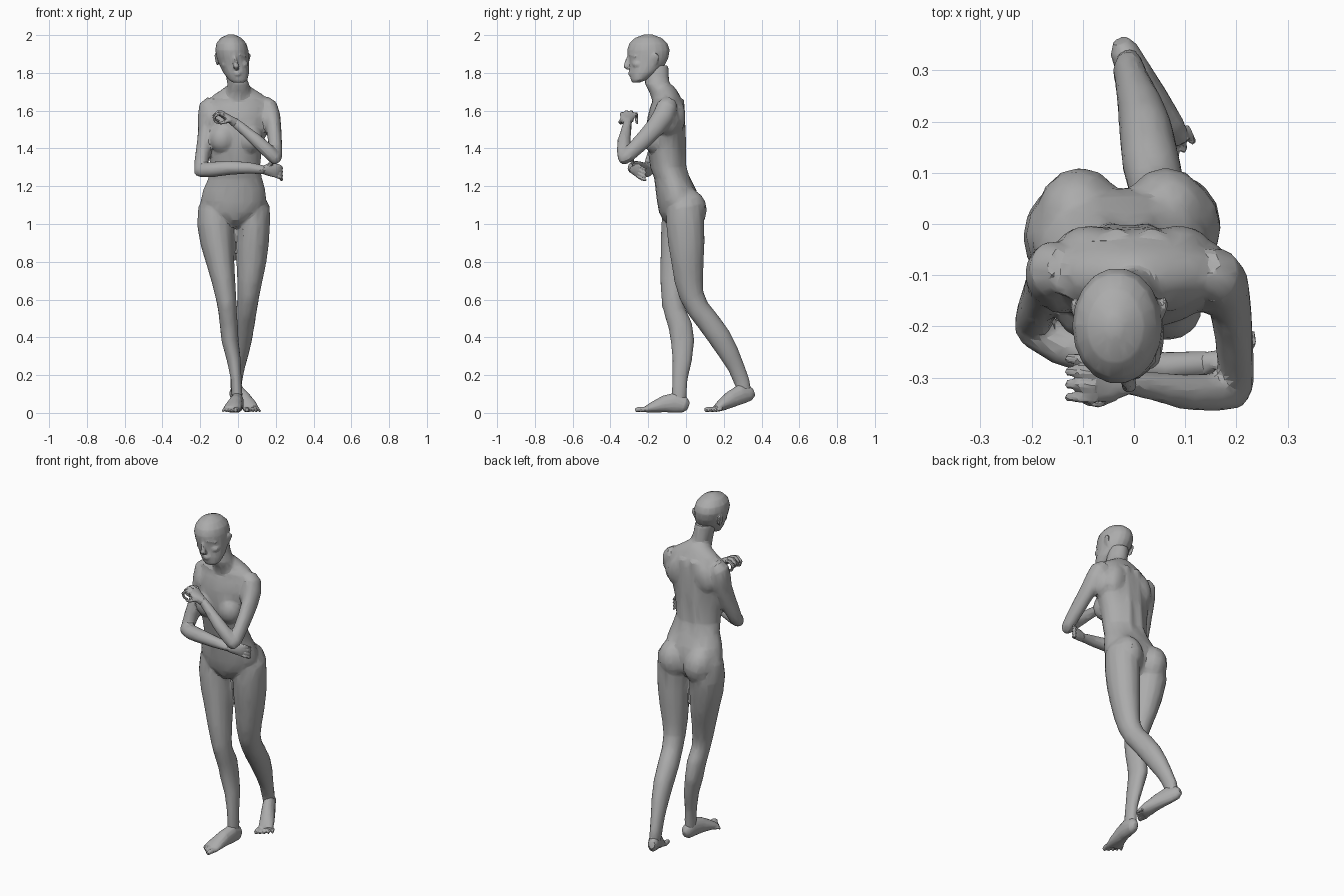
import bpy, bmesh, math
from mathutils import Vector, Matrix

clay = bpy.data.materials.new("clay_grey")
clay.diffuse_color = (0.41, 0.41, 0.41, 1)
X, Y, Z = Vector((1, 0, 0)), Vector((0, 1, 0)), Vector((0, 0, 1))


def tube(bm, pts, ref=X, axis=None, n=14):
    """Closed loft through (x, y, z, half width, half depth) sections."""
    rings = []
    for i, p in enumerate(pts):
        c = Vector(p[:3])
        a, b = pts[max(i - 1, 0)], pts[min(i + 1, len(pts) - 1)]
        t = axis or (Vector(b[:3]) - Vector(a[:3])).normalized()
        u = (ref - t * ref.dot(t)).normalized()
        v = t.cross(u)
        rings.append([bm.verts.new(c + u * p[3] * math.cos(k * math.tau / n)
                                   + v * p[4] * math.sin(k * math.tau / n)) for k in range(n)])
    for r, s in zip(rings, rings[1:]):
        for k in range(n):
            bm.faces.new((r[k], r[(k + 1) % n], s[(k + 1) % n], s[k]))
    bm.faces.new(rings[0][::-1])
    bm.faces.new(rings[-1])


def blob(bm, c, r, tilt=0):
    m = Matrix.Translation(c) @ Matrix.Rotation(tilt, 4, 'Y') @ Matrix.Diagonal((*r, 1))
    bmesh.ops.create_uvsphere(bm, u_segments=14, v_segments=8, radius=1, matrix=m)


def fuse(name, bm, voxel, ratio, smooth):
    """Merge the overlapping volumes into one faceted skin."""
    bmesh.ops.recalc_face_normals(bm, faces=bm.faces)
    me = bpy.data.meshes.new(name)
    bm.to_mesh(me)
    bm.free()
    ob = bpy.data.objects.new(name, me)
    bpy.context.collection.objects.link(ob)
    m = ob.modifiers.new("skin", 'REMESH')
    m.mode, m.voxel_size = 'VOXEL', voxel
    m = ob.modifiers.new("soften", 'SMOOTH')
    m.factor, m.iterations = 0.5, smooth
    m = ob.modifiers.new("facets", 'DECIMATE')
    m.ratio = ratio
    dg = bpy.context.evaluated_depsgraph_get()
    new = bpy.data.meshes.new_from_object(ob.evaluated_get(dg))
    ob.modifiers.clear()
    ob.data = new
    new.materials.clear()
    new.materials.append(clay)
    bpy.ops.object.select_all(action='DESELECT')
    ob.select_set(True)
    bpy.context.view_layer.objects.active = ob
    bpy.ops.object.shade_smooth_by_angle(angle=math.radians(20))


# ---- body: torso, neck, legs and arms in one skin
bm = bmesh.new()
tube(bm, [(0, -.115, 1.735, .055, .045), (.002, -.105, 1.71, .09, .055), (.002, -.1, 1.685, .13, .065),
          (.003, -.098, 1.66, .152, .076), (.003, -.1, 1.62, .167, .09), (0, -.105, 1.56, .168, .1),
          (-.008, -.105, 1.48, .158, .104), (-.015, -.103, 1.40, .142, .1), (-.015, -.096, 1.30, .132, .094),
          (-.015, -.072, 1.24, .143, .096), (-.02, -.053, 1.18, .165, .108),
          (-.024, -.042, 1.12, .175, .112), (-.024, -.037, 1.06, .147, .106),
          (-.023, -.032, 1.02, .1, .09), (-.022, -.03, .985, .05, .05)], axis=-Z, n=20)
tube(bm, [(-.02, -.158, 1.84, .055, .066), (-.01, -.154, 1.78, .054, .064), (.002, -.152, 1.74, .058, .066),
          (.002, -.122, 1.70, .07, .074), (0, -.105, 1.64, .08, .07)], axis=-Z)
for s in (-1, 1):
    blob(bm, (-.021 + s * .084, .012, 1.075), (.088, .099, .11), s * .15)   # buttock
    blob(bm, (-.01 + s * .074, -.168, 1.45), (.068, .06, .075))             # breast
    blob(bm, (s * .085, -.04, 1.57), (.06, .037, .09), s * -.3)             # shoulder blade
    blob(bm, (s * .145, -.105, 1.555), (.045, .072, .085))                  # armpit muscle
    tube(bm, [(s * .02, -.168, 1.655, .01, .012), (s * .08, -.157, 1.662, .01, .012),
              (s * .15, -.12, 1.655, .012, .014)], ref=Z, n=8)              # collarbone
    tube(bm, [(s * .035, -.034, 1.66, .03, .025), (s * .032 - .01, -.024, 1.45, .03, .025),
              (s * .035 - .015, -.022, 1.3, .032, .025), (s * .045 - .022, .01, 1.18, .035, .03)], n=10)

# front leg, nearly straight
tube(bm, [(-.1, -.03, 1.17, .062, .075), (-.119, -.022, 1.08, .092, .1), (-.122, -.025, 1.0, .095, .107),
          (-.11, -.035, .9, .089, .101), (-.094, -.045, .8, .075, .092), (-.077, -.06, .7, .063, .078),
          (-.062, -.068, .6, .054, .062), (-.056, -.06, .54, .049, .058), (-.048, -.03, .46, .048, .064),
          (-.042, -.018, .38, .045, .063), (-.022, -.02, .28, .037, .052), (-.01, -.032, .18, .029, .041),
          (-.005, -.036, .1, .029, .04), (-.005, -.035, .04, .026, .035)])
blob(bm, (-.062, -.105, .575), (.026, .025, .035))
# trailing leg, bent back at the knee
tube(bm, [(.055, -.03, 1.17, .062, .075), (.076, -.006, 1.08, .094, .1), (.08, -.004, 1.0, .09, .102),
          (.077, .002, .9, .087, .098), (.071, .008, .8, .079, .087), (.062, .015, .7, .067, .077),
          (.055, .03, .62, .058, .066), (.046, .065, .55, .055, .061), (.033, .12, .48, .057, .062),
          (.024, .178, .4, .053, .062), (.013, .225, .32, .045, .055), (0, .266, .24, .036, .045),
          (-.01, .298, .16, .031, .042), (-.01, .31, .09, .027, .037)])
blob(bm, (.055, .012, .58), (.026, .026, .035))

# right arm, forearm lying across the waist
tube(bm, [(-.135, -.085, 1.65, .035, .04), (-.157, -.09, 1.62, .05, .058), (-.165, -.098, 1.57, .048, .06),
          (-.168, -.112, 1.5, .043, .056), (-.178, -.14, 1.42, .041, .051), (-.192, -.172, 1.34, .038, .043),
          (-.2, -.195, 1.285, .034, .034)])
tube(bm, [(-.224, -.19, 1.275, .02, .02), (-.2, -.205, 1.282, .036, .036), (-.14, -.235, 1.288, .041, .042),
          (-.05, -.265, 1.297, .038, .038), (.06, -.28, 1.297, .031, .03), (.15, -.272, 1.285, .022, .026)], ref=Z)
# left arm, forearm folded up to the opposite collar
tube(bm, [(.135, -.085, 1.65, .035, .04), (.16, -.1, 1.62, .05, .057), (.176, -.12, 1.57, .049, .058),
          (.187, -.155, 1.52, .042, .053), (.194, -.21, 1.46, .038, .048), (.199, -.27, 1.4, .036, .042),
          (.201, -.318, 1.35, .033, .034)])
tube(bm, [(.213, -.325, 1.325, .02, .02), (.199, -.327, 1.345, .034, .034), (.155, -.329, 1.39, .038, .037),
          (.1, -.328, 1.44, .035, .035), (.03, -.316, 1.5, .027, .028), (-.025, -.308, 1.545, .022, .025)], ref=Y)
fuse("body", bm, .01, .13, 2)

# ---- head with face and ears
bm = bmesh.new()
tube(bm, [(.004, -.266, 1.748, .028, .018), (0, -.248, 1.764, .05, .045), (-.009, -.226, 1.80, .068, .074),
          (-.02, -.206, 1.84, .078, .095), (-.028, -.2, 1.88, .085, .108), (-.033, -.199, 1.92, .088, .114),
          (-.035, -.199, 1.955, .08, .103), (-.037, -.2, 1.985, .056, .071), (-.037, -.2, 2.004, .015, .02)],
     axis=Z, n=18)
tube(bm, [(-.02, -.298, 1.89, .009, .012), (-.014, -.31, 1.86, .011, .014),
          (-.009, -.317, 1.833, .016, .015), (-.009, -.306, 1.822, .014, .01)], n=8)      # nose
tube(bm, [(-.083, -.262, 1.89, .012, .01), (-.055, -.291, 1.898, .012, .01), (-.022, -.3, 1.896, .01, .008),
          (.008, -.29, 1.896, .012, .01), (.036, -.26, 1.886, .012, .01)], ref=Y, n=8)    # brow
for z, r in ((1.802, .024), (1.79, .02)):
    blob(bm, (-.003, -.29, z), (r, .017, .006))                                           # lips
blob(bm, (.003, -.276, 1.765), (.024, .016, .014))                                        # chin
for s in (-1, 1):
    blob(bm, (-.017 + s * .045, -.255, 1.845), (.026, .03, .022))                         # cheek
    blob(bm, (-.03 + s * .083, -.165, 1.872), (.008, .02, .034), s * .15)                 # ear
    blob(bm, (-.029 + s * .087, -.158, 1.882), (.007, .016, .024), s * .2)
fuse("head", bm, .006, .16, 2)

# ---- hands
bm = bmesh.new()
tube(bm, [(.13, -.277, 1.287, .022, .026), (.165, -.266, 1.287, .034, .02), (.2, -.255, 1.283, .038, .015),
          (.212, -.25, 1.278, .032, .011)], ref=Z)
for k in range(4):
    z = 1.312 - k * .02
    tube(bm, [(.2, -.255, z, .009, .009), (.222, -.246, z - .006, .009, .009),
              (.232, -.23, z - .016, .008, .008), (.23, -.21, z - .022, .006, .006)], ref=Z, n=8)
tube(bm, [(.16, -.275, 1.31, .011, .011), (.185, -.285, 1.33, .01, .01), (.2, -.28, 1.35, .007, .007)], ref=Z, n=8)
fuse("right_hand", bm, .005, .22, 1)

bm = bmesh.new()
tube(bm, [(-.01, -.311, 1.532, .022, .025), (-.045, -.312, 1.556, .036, .02),
          (-.08, -.306, 1.578, .043, .017), (-.095, -.3, 1.584, .04, .012)], ref=Y)
for k in range(4):
    y = -.342 + k * .025
    z = 1.584 + (k in (1, 2)) * .01
    tube(bm, [(-.075, y, z - .004, .01, .01), (-.105, y + .002, z, .01, .01), (-.128, y + .004, z - .02, .009, .009),
              (-.12, y + .006, z - .043, .008, .008), (-.098, y + .008, z - .05, .007, .007)], ref=Y, n=8)
tube(bm, [(-.04, -.335, 1.55, .012, .012), (-.07, -.35, 1.54, .01, .01),
          (-.1, -.345, 1.532, .008, .008)], ref=Y, n=8)
fuse("left_hand", bm, .005, .22, 1)


# ---- feet: a tapering sole with five fanned toes
def foot(name, path, ball, heading, inner):
    bm = bmesh.new()
    tube(bm, path)
    d = Vector(heading).normalized()
    side = Vector((-d.y, d.x, 0)) * inner
    for k in range(5):
        r = .014 if k == 0 else .0105 - k * .0006
        p = Vector(ball) + side * (.034 - k * .0175) - d * (k * .007)
        q = p + d * (.05 - k * .003) + side * (.004 - k * .003)
        p.z, q.z = ball[2], r
        mid = p.lerp(q, .6) + Z * .004
        tube(bm, [(*p, r, r), (*mid, r, r), (*q, r * .8, r * .8)], n=8)
    fuse(name, bm, .005, .2, 1)


foot("front_foot", [(0, .014, .035, .014, .02), (0, -.005, .042, .03, .041), (-.004, -.055, .055, .035, .055),
                    (-.014, -.115, .047, .039, .045), (-.026, -.175, .03, .046, .029),
                    (-.035, -.213, .018, .046, .017)], (-.037, -.21, .018), (-.07, -.25, 0), 1)
foot("trailing_foot", [(-.026, .358, .11, .016, .022), (-.02, .34, .104, .028, .039),
                       (.001, .295, .1, .034, .053), (.031, .24, .073, .038, .045),
                       (.057, .19, .042, .042, .032), (.071, .155, .02, .042, .017)],
     (.072, .156, .018), (.055, -.22, 0), -1)
